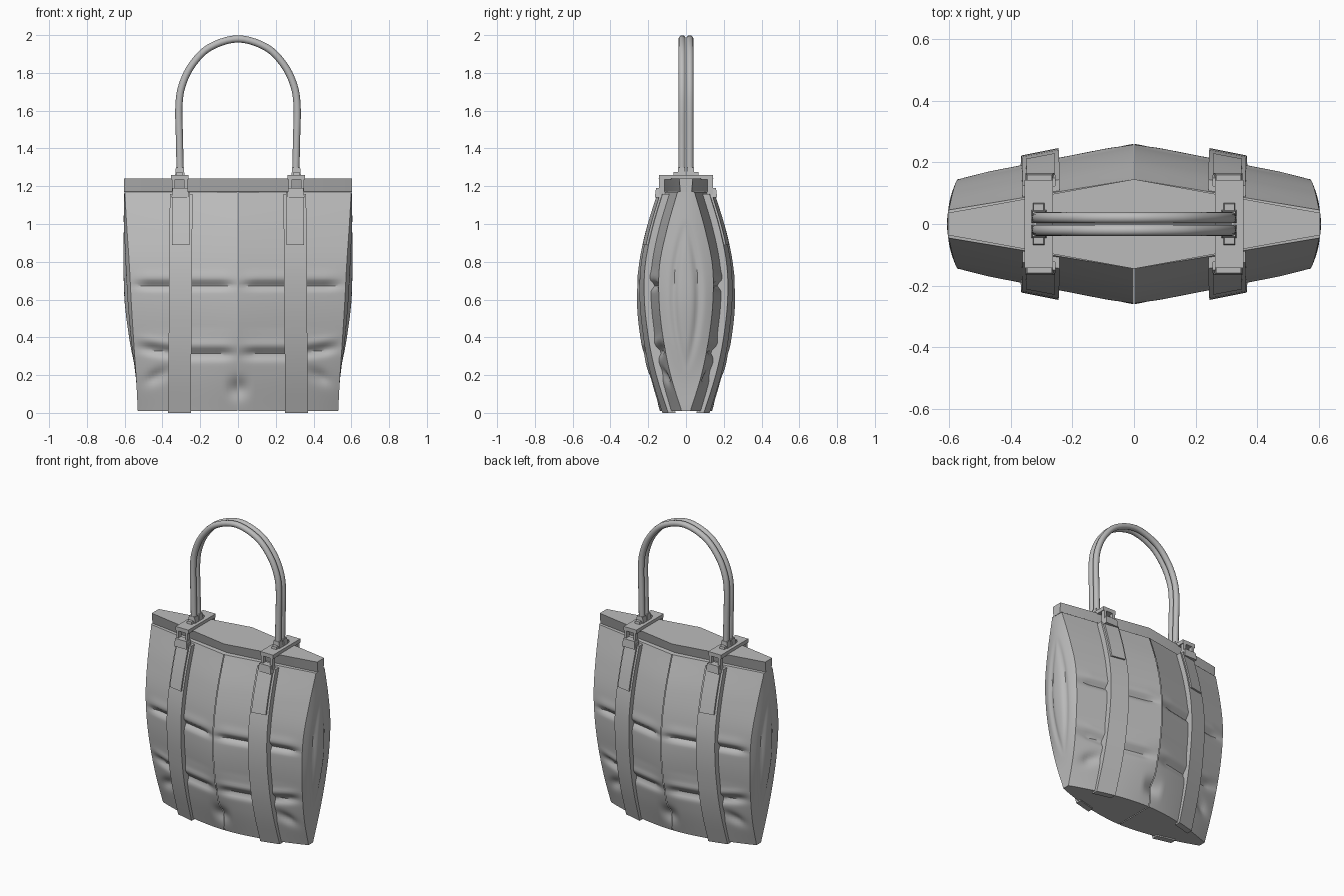
import bpy, bmesh, math
from math import exp
from mathutils import Vector

cube = bpy.data.objects.get("Cube")
if cube:
    bpy.data.objects.remove(cube, do_unlink=True)

grey = bpy.data.materials.new("bag_grey")
grey.use_nodes = True
grey.diffuse_color = (0.5, 0.5, 0.5, 1)
grey.node_tree.nodes["Principled BSDF"].inputs["Base Color"].default_value = (0.5, 0.5, 0.5, 1)

TOP = 1.17
# profiles of the bag, as evenly spaced heights from base to top
CENTRE_Y = [0.135, 0.195, 0.24, 0.26, 0.25, 0.21, 0.145]
EDGE_Y = [0.02, 0.08, 0.12, 0.142, 0.14, 0.10, 0.045]
EDGE_X = [0.53, 0.54, 0.553, 0.565, 0.575, 0.588, 0.6]
SIDE_X = [0.53, 0.542, 0.575, 0.6, 0.606, 0.606, 0.602]


def along(vals, z):
    """Smooth interpolation of a profile at height z."""
    f = min(max(z / TOP, 0), 1) * (len(vals) - 1)
    i = min(int(f), len(vals) - 2)
    t = f - i
    b, c = vals[i], vals[i + 1]
    a = vals[i - 1] if i else 2 * b - c
    d = vals[i + 2] if i + 2 < len(vals) else 2 * c - b
    return b + t * ((c - a) + t * ((2 * a - 5 * b + 4 * c - d) + t * (3 * b - a - 3 * c + d))) / 2


def front_y(x, z):
    """Depth of the smooth front panel."""
    c, e = along(CENTRE_Y, z), along(EDGE_Y, z)
    power = 1 + 0.8 * max(0, 1 - z / 0.45)
    return e + (c - e) * (1 - min(1, x / along(EDGE_X, z)) ** power)


def bump(v, mid, width):
    return exp(-((v - mid) / width) ** 2)


def wrinkle(x, z):
    """Pinched folds of the leather."""
    t = x / along(EDGE_X, z)
    fade = min(1, 6 * t + 0.1) * min(1, 6 * (1 - t))
    upper = bump(z, 0.675, 0.018) * -0.022 + bump(z, 0.72, 0.03) * 0.006
    fold_z = 0.34 + 0.15 * max(0, x - 0.3)
    lower = bump(z, fold_z - 0.03, 0.025) * -0.022 + bump(z, fold_z + 0.02, 0.02) * 0.006
    dimple = -0.03 * bump(z, 0.13, 0.05) * max(0, 1 - x / 0.07)
    corner = -0.02 * bump(z, 0.19 - 0.4 * (x - 0.44), 0.035) * bump(x, 0.43, 0.07)
    return fade * (upper + lower + corner) + dimple


def finish(name, bm, axes="XY", angle=35):
    """Turn a bmesh into a mirrored, shaded object."""
    bmesh.ops.recalc_face_normals(bm, faces=bm.faces)
    me = bpy.data.meshes.new(name)
    bm.to_mesh(me)
    bm.free()
    ob = bpy.data.objects.new(name, me)
    bpy.context.collection.objects.link(ob)
    me.materials.append(grey)
    if axes:
        m = ob.modifiers.new("mirror", "MIRROR")
        m.use_axis = ["X" in axes, "Y" in axes, False]
        m.merge_threshold = 0.0005
    bpy.ops.object.select_all(action="DESELECT")
    ob.select_set(True)
    bpy.context.view_layer.objects.active = ob
    bpy.ops.object.shade_smooth_by_angle(angle=math.radians(angle))
    return ob


def loft(bm, rows, closed=False):
    """Skin rows of points with quads."""
    grid = [[bm.verts.new(p) for p in r] for r in rows]
    n = len(grid[0])
    for a, b in zip(grid, grid[1:]):
        for i in range(n if closed else n - 1):
            j = (i + 1) % n
            bm.faces.new((a[i], a[j], b[j], b[i]))
    if closed:
        bm.faces.new(grid[0])
        bm.faces.new(grid[-1])
    return grid


def box(name, x0, x1, y0, y1, z0, z1, taper=0, axes="XY"):
    bm = bmesh.new()
    rows = [[(x0 + t, y0 + t, z), (x1 - t, y0 + t, z), (x1 - t, y1 - t, z), (x0 + t, y1 - t, z)]
            for z, t in ((z0, 0), (z1, taper))]
    loft(bm, rows, True)
    return finish(name, bm, axes)


heights = [0.01 + (TOP - 0.01) * k / 84 for k in range(85)]

# front and back panels, one quarter mirrored, with a thin centre seam
bm = bmesh.new()
rows = []
for z in heights:
    row = []
    for i in range(31):
        x = 0.002 + (along(EDGE_X, z) - 0.002) * i / 30
        row.append((x, -front_y(x, z) - wrinkle(x, z), z))
    rows.append(row)
loft(bm, rows)
finish("body_panels", bm)

# side gussets with a pinched centre
bm = bmesh.new()
rows = []
for z in heights:
    e, xe, xs = along(EDGE_Y, z), along(EDGE_X, z), along(SIDE_X, z)
    row = []
    for i in range(13):
        t = i / 12
        lens = max(0, 1 - ((z - 0.62) / 0.4) ** 2)
        groove = -0.014 * lens * bump((1 - t) * e, 0.065 * lens, 0.018)
        row.append((xe + (xs - xe) * (1 - (1 - t) ** 2) + groove * min(1, 4 * t), -e * (1 - t), z))
    rows.append(row)
loft(bm, rows)
finish("side_gussets", bm)

# base plate
bm = bmesh.new()
xs = [0.002 + 0.528 * i / 16 for i in range(17)]
loft(bm, [[(x, -front_y(x, 0.01), 0.01) for x in xs], [(x, 0, 0.01) for x in xs]])
finish("base", bm)

# overhanging rim and flat top
bm = bmesh.new()
rows = [[(0, -c, z), (0.603, -e, z), (0.603, 0, z)]
        for z, c, e in ((TOP, 0.145, 0.045), (TOP + 0.002, 0.115, 0.03), (1.24, 0.145, 0.036))]
grid = loft(bm, rows)
bm.faces.new(grid[-1] + [bm.verts.new((0, 0, 1.24))])
finish("top_rim", bm, angle=20)


def strap(name, x0, x1, lean, z0, z1, inner, outer, steps):
    """Band that follows the bulge of the panel."""
    bm = bmesh.new()
    rows = []
    for k in range(steps + 1):
        z = z0 + (z1 - z0) * k / steps
        a, b = x0 - lean * z, x1 - lean * z
        lift = outer * min(1, 0.55 + z)
        rows.append([(a, -front_y(a, z) - inner, z), (b, -front_y(b, z) - inner, z),
                     (b, -front_y(b, z) - lift, z), (a, -front_y(a, z) - lift, z)])
    loft(bm, rows, True)
    finish(name, bm)


strap("long_strap", 0.25, 0.37, 0.008, 0.0, 1.16, -0.02, 0.036, 24)
strap("strap_tab", 0.262, 0.355, 0.006, 0.89, 1.17, 0.02, 0.047, 6)

# buckles joining the straps to the top
box("buckle_post_outer", 0.333, 0.35, -0.142, -0.115, 1.13, 1.24)
box("buckle_post_inner", 0.268, 0.285, -0.142, -0.115, 1.13, 1.24)
box("buckle_lower_bar", 0.26, 0.352, -0.165, -0.11, 1.14, 1.19, 0.006)
box("buckle_strip", 0.262, 0.355, -0.142, 0.142, 1.235, 1.26, axes="X")
box("handle_anchor", 0.283, 0.333, -0.045, -0.002, 1.255, 1.3, 0.004)
box("anchor_tongue", 0.29, 0.328, -0.068, -0.035, 1.255, 1.275, 0.003)

# twin arched handles
half = [(0.306, 1.27), (0.31, 1.45), (0.313, 1.62), (0.297, 1.73), (0.245, 1.84), (0.15, 1.935)]
path = [(-x, z) for x, z in half] + [(0, 1.98)] + [(x, z) for x, z in reversed(half)]
points = [Vector((x, 0, z)) for x, z in path]
points = [points[0] * 2 - points[1]] + points + [points[-1] * 2 - points[-2]]
centre = []
for a, b, c, d in zip(points, points[1:], points[2:], points[3:]):
    for k in range(5):
        t = k / 5
        centre.append(b + t * ((c - a) + t * ((2 * a - 5 * b + 4 * c - d)
                                              + t * (3 * b - a - 3 * c + d))) / 2)
centre.append(points[-2])
bm = bmesh.new()
rows = []
for i, p in enumerate(centre):
    tangent = (centre[min(i + 1, len(centre) - 1)] - centre[max(i - 1, 0)]).normalized()
    normal = Vector((-tangent.z, 0, tangent.x))
    rows.append([p + normal * 0.019 * math.cos(s * math.tau / 12)
                 + Vector((0, -0.0205 + 0.019 * math.sin(s * math.tau / 12), 0)) for s in range(12)])
loft(bm, rows, True)
finish("handles", bm, "Y")
